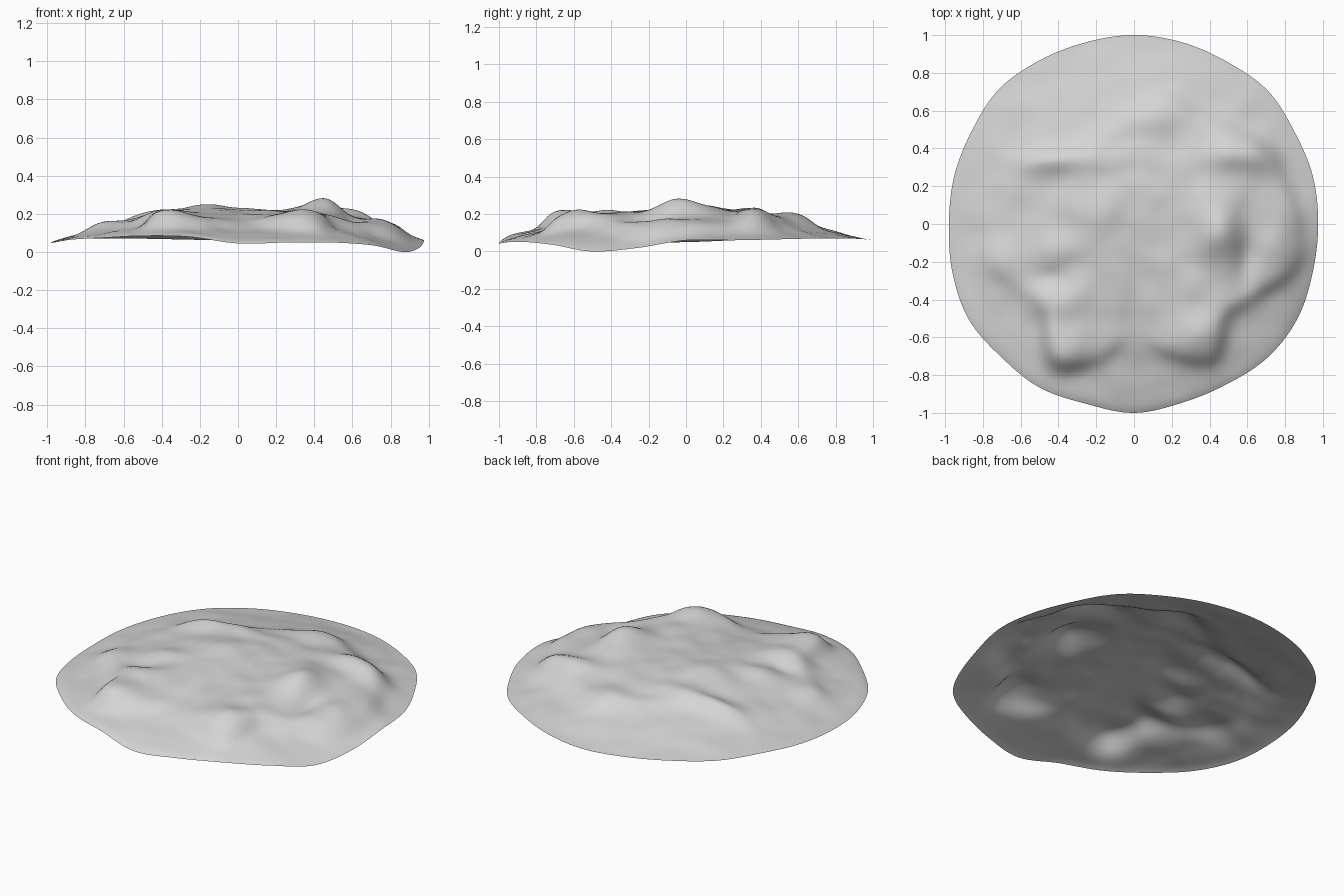
import bpy
import bmesh
from math import sin, cos, exp, tau
from mathutils import Vector, noise

if "Cube" in bpy.data.objects:
    bpy.data.objects.remove(bpy.data.objects["Cube"], do_unlink=True)

SEGMENTS, RINGS = 180, 70
BASE, DOME, LIP = 0.06, 0.16, 0.009

# Values in hundredths, counter-clockwise from +x: outline and its height
RIM_RADIUS = [97.5, 98, 98, 100, 99, 99.5, 100, 99.5, 100, 101, 99, 98.5,
              98, 99.5, 101, 99.5, 100, 98.5, 100, 98, 98, 100, 100, 98]
RIM_HEIGHT = [6, 6, 6.5, 7, 7, 6.5, 6, 6.5, 7, 7, 7, 6,
              5, 5, 6.5, 7.5, 8.5, 8, 4.5, 5, 5, 3.5, 0, 2]
# Edge of the high ground and the drop below it
EDGE_RADIUS = [88, 83, 80, 72, 66, 70, 58, 52, 50, 54, 66, 70,
               78, 80, 70, 68, 85, 75, 60, 72, 83, 70, 76, 89]
EDGE_DROP = [6, 6, 5, 5, 4, 4, 2, 2, 2, 3, 4, 2,
             1, 2, 2, 5, 8, 4, 1, 4, 8, 7, 6, 7]

# Hills and hollows: x, y, radius x, radius y, height
HILLS = [
    (-0.38, -0.67, 0.14, 0.14, 0.035),   # front right bluff top
    (0.32, -0.60, 0.14, 0.12, 0.035),    # front left bluff top
    (0.45, -0.04, 0.12, 0.16, 0.080),    # summit
    (0.38, 0.18, 0.20, 0.18, 0.022),     # summit shoulder
    (0.75, -0.11, 0.10, 0.12, 0.020),    # left bluff top
    (0.58, 0.37, 0.18, 0.09, 0.058),     # back left hill
    (0.12, 0.58, 0.18, 0.10, 0.025),     # back hill
    (-0.34, 0.35, 0.30, 0.07, 0.028),    # back right ridge
    (-0.38, 0.20, 0.22, 0.08, -0.012),   # hollow in front of the ridge
    (-0.18, 0.08, 0.18, 0.20, 0.033),    # central hill
    (-0.41, -0.14, 0.12, 0.09, 0.025),   # right side hills
    (-0.40, -0.42, 0.12, 0.08, 0.025),
    (-0.72, -0.20, 0.10, 0.10, 0.025),
    (-0.45, -0.28, 0.08, 0.05, -0.012),
    (0.59, -0.18, 0.06, 0.16, -0.025),   # gully beside the summit
]


def around(values, turn):
    """Smooth closed interpolation of evenly spaced values."""
    n = len(values)
    i, t = int(turn * n), turn * n % 1
    a, b, c, d = (values[(i + k) % n] for k in (-1, 0, 1, 2))
    return (b + t * (c - a + t * (2*a - 5*b + 4*c - d + t * (3*(b - c) + d - a))) / 2) / 100


def terrain_point(turn, f):
    """Point at fraction f of the way from the middle to the rim."""
    radius = f * around(RIM_RADIUS, turn)
    x, y = radius * cos(tau * turn), radius * sin(tau * turn)
    z = BASE + (around(RIM_HEIGHT, turn) - BASE) * f**4 + DOME * (1 - f * f)**1.25
    z += LIP * (1 - sin(tau * turn)) * f**4 * (1 - f**30)
    edge = around(EDGE_RADIUS, turn)
    inside = 1 / (1 + exp((radius - edge) / 0.025))
    relief = around(EDGE_DROP, turn) * inside * (radius / edge)**2
    relief += 0.008 * noise.noise(Vector((x, y, 0)) * 7)
    for hx, hy, rx, ry, height in HILLS:
        relief += height * exp(-((x - hx) / rx)**2 - ((y - hy) / ry)**2)
    return x, y, z + relief * (1 - f**12)


# Terrain sheet: rings of quads closed by a fan in the middle
bm = bmesh.new()
centre = bm.verts.new(terrain_point(0, 0))
rings = [[bm.verts.new(terrain_point(s / SEGMENTS, r / RINGS)) for s in range(SEGMENTS)]
         for r in range(1, RINGS + 1)]
for s in range(SEGMENTS):
    n = (s + 1) % SEGMENTS
    bm.faces.new((centre, rings[0][s], rings[0][n]))
    for inner, outer in zip(rings, rings[1:]):
        bm.faces.new((inner[s], outer[s], outer[n], inner[n]))
for face in bm.faces:
    face.smooth = True
mesh = bpy.data.meshes.new("terrain")
bm.to_mesh(mesh)
bm.free()
terrain = bpy.data.objects.new("terrain", mesh)
bpy.context.collection.objects.link(terrain)

# Plain grey stone
stone = bpy.data.materials.new("stone grey")
stone.use_nodes = True
stone.diffuse_color = (0.66, 0.66, 0.66, 1)
stone.node_tree.nodes["Principled BSDF"].inputs["Base Color"].default_value = stone.diffuse_color
mesh.materials.append(stone)
